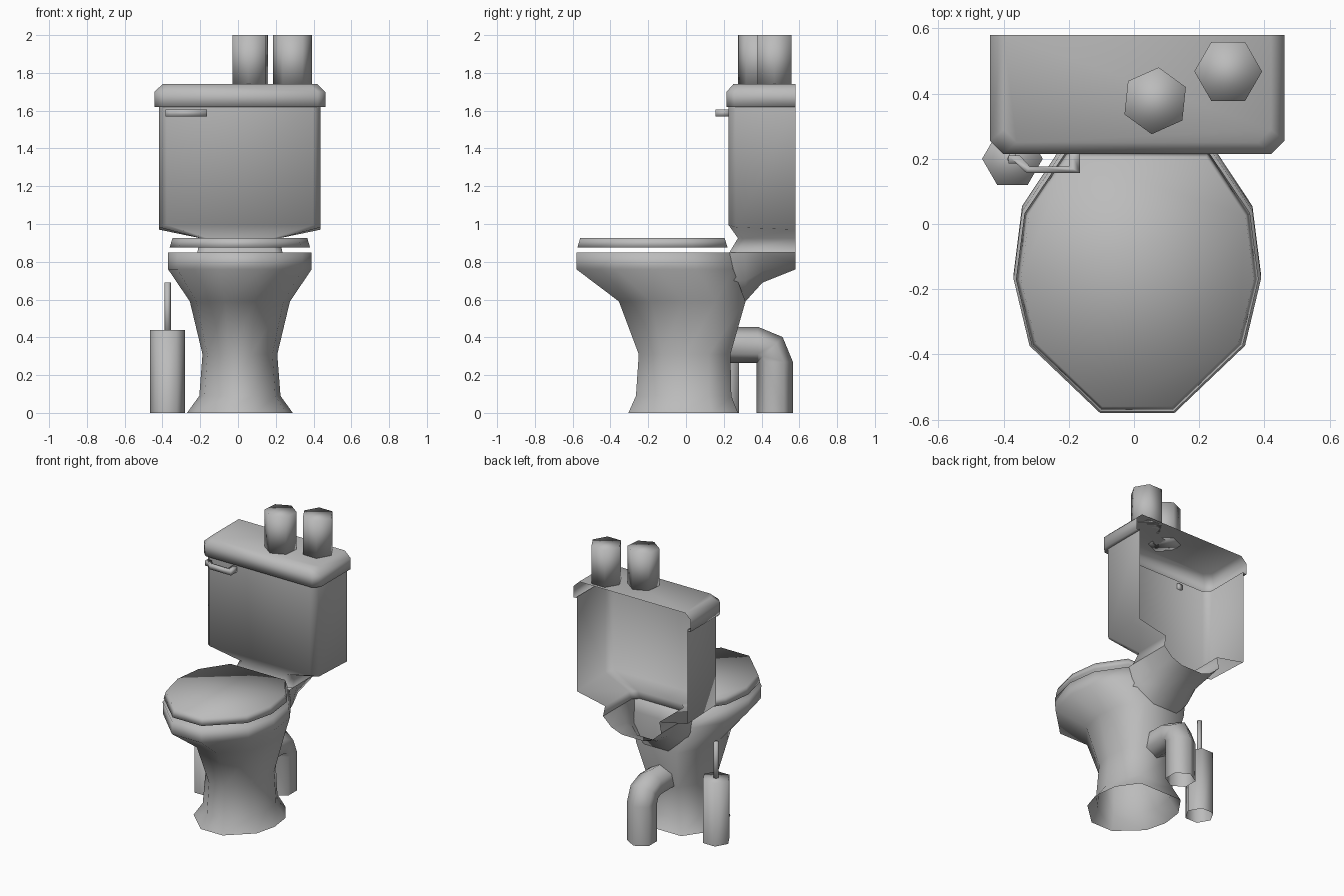
import bpy, bmesh
from math import sin, cos, pi, radians

if "Cube" in bpy.data.objects:
    bpy.data.objects.remove(bpy.data.objects["Cube"])

CX = 0.01      # centre line of the fixture
BACK = 0.58    # plane of the wall

grey = bpy.data.materials.new("ceramic_grey")
grey.use_nodes = True
colour = (0.5, 0.5, 0.5, 1)
grey.diffuse_color = colour
grey.node_tree.nodes["Principled BSDF"].inputs["Base Color"].default_value = colour


def loft(name, rings, closed=True, start=False, end=False):
    """Skin a list of point rings, with optional end caps."""
    bm = bmesh.new()
    rows = [[bm.verts.new(p) for p in ring] for ring in rings]
    n = len(rows[0])
    for a, b in zip(rows, rows[1:]):
        for i in range(n if closed else n - 1):
            j = (i + 1) % n
            bm.faces.new((a[i], a[j], b[j], b[i]))
    if start:
        bm.faces.new(rows[0][::-1])
    if end:
        bm.faces.new(rows[-1])
    bmesh.ops.recalc_face_normals(bm, faces=bm.faces)
    for f in bm.faces:
        f.smooth = True
    mesh = bpy.data.meshes.new(name)
    bm.to_mesh(mesh)
    bm.free()
    mesh.materials.append(grey)
    obj = bpy.data.objects.new(name, mesh)
    bpy.context.collection.objects.link(obj)
    return obj


def hexagon(x, y, z, r, turn=0):
    return [(x + r * cos(turn + i * pi / 3), y + r * sin(turn + i * pi / 3), z)
            for i in range(6)]


def prism(name, x, y, z0, z1, r, turn=0, bottom=True):
    return loft(name, [hexagon(x, y, z, r, turn) for z in (z0, z1)],
                start=bottom, end=True)


# Ten-sided bowl outline, blunt at the front
HALF = [(0.3, -1), (0.87, -0.49), (1, 0.02), (0.93, 0.53), (0.59, 1)]
OUTLINE = HALF + [(-x, y) for x, y in reversed(HALF)]


def oval(z, w, y0, y1):
    yc, h = (y0 + y1) / 2, (y1 - y0) / 2
    return [(CX + w * x, yc + h * y, z) for x, y in OUTLINE]


def bay(z, w, yf, c=0.04, lift=0):
    """Three-sided outline with cut corners, open toward the wall."""
    half = [(w, BACK, z), (w, yf + c, z + lift / 2), (w - c, yf, z + lift)]
    pts = half + [(-x, y, h) for x, y, h in reversed(half)]
    return [(CX + x, y, h) for x, y, h in pts]


# Pedestal and bowl, open underneath
loft("pedestal_bowl", [
    oval(0, 0.28, -0.305, 0.275),
    oval(0.09, 0.215, -0.265, 0.24),
    oval(0.31, 0.198, -0.25, 0.235),
    oval(0.59, 0.265, -0.355, 0.315),
    oval(0.76, 0.38, -0.58, 0.25),
    oval(0.85, 0.38, -0.58, 0.23)], end=True)

# Seat cover floating just above the rim
loft("seat_cover", [
    oval(0.875, 0.372, -0.575, 0.22),
    oval(0.925, 0.357, -0.56, 0.205)], start=True, end=True)

# Cistern shell narrowing to the neck, open at the wall
loft("cistern", [
    bay(1.63, 0.427, 0.225),
    bay(0.97, 0.427, 0.225, lift=0.025),
    bay(0.925, 0.21, 0.275),
    bay(0.85, 0.225, 0.23)], closed=False)


# Trough under the neck, running from the bowl to the wall
def trough(y, w, wb, zm, zb):
    half = [(w, 0.85), (wb, zm), (wb * 0.5, zb)]
    pts = half + [(-x, z) for x, z in reversed(half)]
    return [(CX + x, y, z) for x, z in pts]


loft("neck_trough", [
    trough(0.23, 0.225, 0.22, 0.70, 0.56),
    trough(0.315, 0.225, 0.19, 0.70, 0.59),
    trough(0.405, 0.225, 0.17, 0.75, 0.69),
    trough(BACK, 0.225, 0.16, 0.79, 0.76)], closed=False)

# Cistern lid with a small ledge below and a chamfered top
loft("cistern_lid", [
    bay(1.62, 0.427, 0.225),
    bay(1.62, 0.452, 0.215),
    bay(1.70, 0.452, 0.215),
    bay(1.74, 0.41, 0.25)], closed=False, end=True)

# Flush lever with a stub through the cistern front
LEVER = [(-0.165, 0.24), (-0.165, 0.157), (-0.33, 0.157), (-0.36, 0.185),
         (-0.385, 0.185), (-0.385, 0.21), (-0.35, 0.21), (-0.32, 0.177),
         (-0.2, 0.177), (-0.2, 0.24)]
loft("flush_lever", [[(x, y, z) for x, y in LEVER] for z in (1.57, 1.605)],
     start=True, end=True)

# Spare rolls on the lid
prism("front_roll", 0.065, 0.378, 1.74, 2, 0.103, radians(24))
prism("back_roll", 0.289, 0.468, 1.74, 2, 0.104)

# Brush in its holder
prism("brush_holder", -0.373, 0.2, 0, 0.44, 0.093, bottom=False)
prism("brush_handle", -0.373, 0.2, 0.4, 0.69, 0.017)


# Waste pipe: level run, bend about a pivot, drop to the floor
def pipe_ring(y, z, angle, r=0.096):
    ring = []
    for i in range(6):
        t = i * pi / 3 + pi / 6
        out = r * sin(t)
        ring.append((CX + r * cos(t), y + out * sin(angle), z + out * cos(angle)))
    return ring


bend = [pipe_ring(0.38 + 0.09 * sin(a), 0.27 + 0.09 * cos(a), a)
        for a in (0, pi / 4, pi / 2)]
loft("waste_pipe", [pipe_ring(0.18, 0.36, 0)] + bend + [pipe_ring(0.47, 0, pi / 2)])
